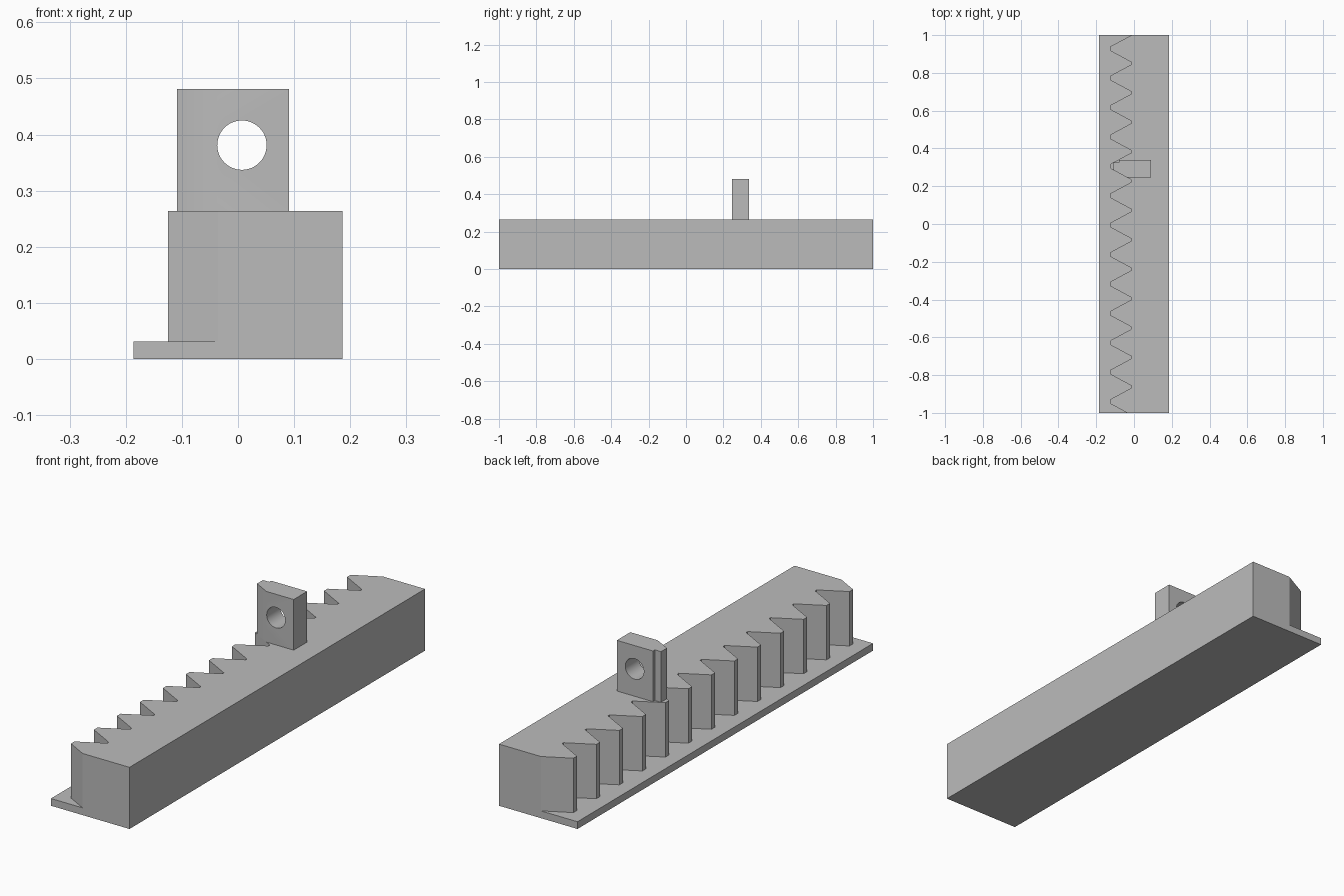
import bpy, math

if "Cube" in bpy.data.objects:
    bpy.data.objects.remove(bpy.data.objects["Cube"])

grey = bpy.data.materials.new("plain grey")
grey.use_nodes = True
COLOUR = (0.5, 0.5, 0.5, 1)
grey.diffuse_color = COLOUR
grey.node_tree.nodes["Principled BSDF"].inputs["Base Color"].default_value = COLOUR


def extrude(name, outline, z0, z1):
    """Solid prism from a counter-clockwise xy outline."""
    n = len(outline)
    verts = [(x, y, z) for z in (z0, z1) for x, y in outline]
    faces = [list(range(n))[::-1], list(range(n, 2 * n))]
    faces += [(i, (i + 1) % n, n + (i + 1) % n, n + i) for i in range(n)]
    mesh = bpy.data.meshes.new(name)
    mesh.from_pydata(verts, [], faces)
    mesh.materials.append(grey)
    obj = bpy.data.objects.new(name, mesh)
    bpy.context.collection.objects.link(obj)
    return obj


# Tooth measurements
HALF_W, BASE_T, BODY_H = 0.186, 0.031, 0.264
TIP, ROOT = -0.125, -0.012
PITCH, FIRST, COUNT = 0.1557, -0.94, 13
TIP_HALF, ROOT_HALF = 0.012, 0.005
SLOPE = (PITCH / 2 - TIP_HALF - ROOT_HALF) / (ROOT - TIP)


def flank(x):
    """Half width of a tooth at depth x."""
    return TIP_HALF + (x - TIP) * SLOPE


# Base strip under the teeth
extrude("base_plate", [(-HALF_W, -1), (0, -1), (0, 1), (-HALF_W, 1)], 0, BASE_T)

# Toothed bar, outline walked from the back end to the front end
outline = [(HALF_W, -1), (HALF_W, 1), (ROOT, 1)]
for i in reversed(range(COUNT)):
    c = FIRST + i * PITCH
    for x, dy in ((ROOT, flank(ROOT)), (TIP, TIP_HALF),
                  (TIP, -TIP_HALF), (ROOT, -flank(ROOT))):
        if -1 < c + dy < 1:
            outline.append((x, c + dy))
outline.append((TIP + (FIRST + 1 - TIP_HALF) / SLOPE, -1))
extrude("rack_bar", outline, 0, BODY_H)

# Upright lug whose edge follows one tooth flank
c = FIRST + 8 * PITCH
y0, y1, step_y = 0.247, 0.338, 0.325
left, step_x, right = -0.109, -0.08, 0.091
corner_x = TIP + (c - y0 - TIP_HALF) / SLOPE
lug = extrude("lug", [(corner_x, y0), (right, y0), (right, y1), (step_x, y1),
                      (step_x, step_y), (left, step_y), (left, c - flank(left))],
              BODY_H, 0.481)

# Round hole through the lug
bpy.ops.mesh.primitive_cylinder_add(vertices=48, radius=0.044, depth=0.4,
                                    location=(0.007, 0.3, 0.381),
                                    rotation=(math.pi / 2, 0, 0))
cutter = bpy.context.object
cutter.name = "hole_cutter"
cutter.hide_render = True
cutter.data.materials.append(grey)
cut = lug.modifiers.new("hole", "BOOLEAN")
cut.object = cutter
cut.solver = "EXACT"
bpy.ops.object.select_all(action="DESELECT")
lug.select_set(True)
bpy.context.view_layer.objects.active = lug
bpy.ops.object.modifier_apply(modifier=cut.name)
bpy.data.objects.remove(cutter)
bpy.ops.object.shade_smooth_by_angle()
